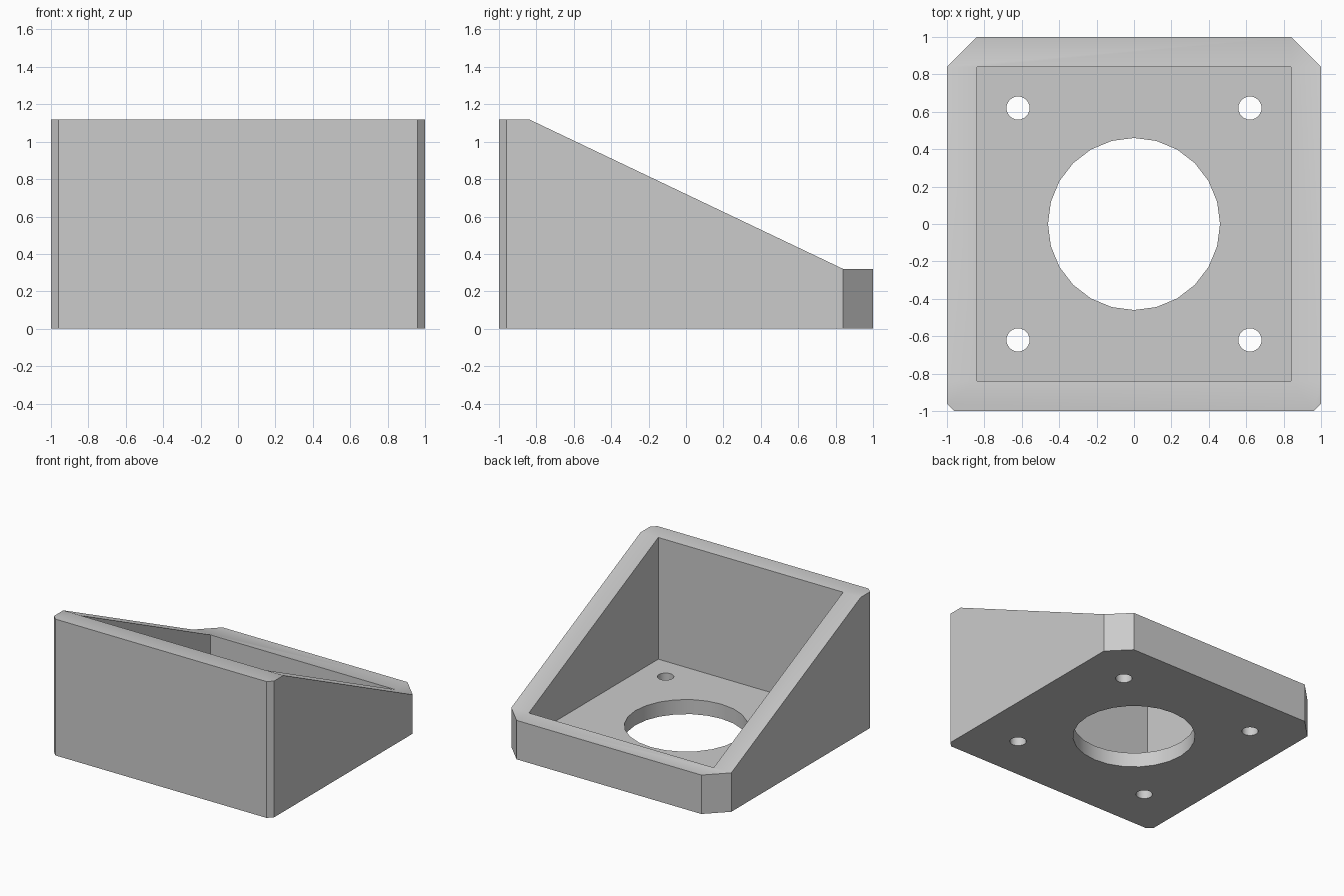
import bpy, bmesh, math
from mathutils import Matrix

if "Cube" in bpy.data.objects:
    bpy.data.objects.remove(bpy.data.objects["Cube"], do_unlink=True)

HIGH, LOW, FLOOR = 1.12, 0.32, 0.12    # front wall, back wall, base plate
INNER = 0.84                           # half width of the square pocket


def make_object(name, bm):
    bmesh.ops.recalc_face_normals(bm, faces=bm.faces)
    mesh = bpy.data.meshes.new(name)
    bm.to_mesh(mesh)
    bm.free()
    obj = bpy.data.objects.new(name, mesh)
    bpy.context.collection.objects.link(obj)
    return obj


def rim_height(y):
    t = (min(max(y, -INNER), INNER) + INNER) / (2 * INNER)
    return HIGH + (LOW - HIGH) * t


# Sloped housing: chamfered outline outside, square pocket inside
half = [(0.96, -1), (1, -0.96), (1, -INNER), (1, INNER), (INNER, 1)]
outline = half + [(-x, y) for x, y in reversed(half)]
pocket = [(INNER, -INNER), (INNER, INNER), (-INNER, INNER), (-INNER, -INNER)]

bm = bmesh.new()
base = [bm.verts.new((x, y, 0)) for x, y in outline]
rim = [bm.verts.new((x, y, rim_height(y))) for x, y in outline]
lip = [bm.verts.new((x, y, rim_height(y))) for x, y in pocket]
floor = [bm.verts.new((x, y, FLOOR)) for x, y in pocket]
bm.faces.new(base)
bm.faces.new(floor)

# The two corners of each side's slope share one flat wall face
side_right = [base[2], base[3], rim[3], rim[2]]
for lower, upper in ((base, rim), (floor, lip)):
    n = len(lower)
    for i in range(n):
        j = (i + 1) % n
        bm.faces.new((lower[i], lower[j], upper[j], upper[i]))

# Rim: flat front, two slopes, flat back
bm.faces.new([rim[i] for i in (7, 8, 9, 0, 1, 2)] + [lip[0], lip[3]])
bm.faces.new((rim[2], rim[3], lip[1], lip[0]))
bm.faces.new([rim[i] for i in (3, 4, 5, 6)] + [lip[2], lip[1]])
bm.faces.new((rim[6], rim[7], lip[3], lip[2]))
housing = make_object("sloped_housing", bm)

# Centre opening and four screw holes
bm = bmesh.new()
holes = [(0, 0, 0.46)] + [(sx * 0.62, sy * 0.62, 0.062)
                          for sx in (-1, 1) for sy in (-1, 1)]
for x, y, r in holes:
    bmesh.ops.create_cone(bm, cap_ends=True, segments=24, radius1=r, radius2=r,
                          depth=0.4, matrix=Matrix.Translation((x, y, 0.05)))
cutter = make_object("hole_cutter", bm)
cutter.hide_render = True

cut = housing.modifiers.new("holes", 'BOOLEAN')
cut.operation = 'DIFFERENCE'
cut.solver = 'EXACT'
cut.object = cutter

bpy.ops.object.select_all(action='DESELECT')
housing.select_set(True)
bpy.context.view_layer.objects.active = housing
bpy.ops.object.modifier_apply(modifier=cut.name)
bpy.data.objects.remove(cutter, do_unlink=True)

# Plain grey plastic
grey = bpy.data.materials.new("light_grey")
grey.use_nodes = True
colour = (0.6, 0.6, 0.6, 1)
grey.diffuse_color = colour
grey.node_tree.nodes["Principled BSDF"].inputs["Base Color"].default_value = colour
housing.data.materials.clear()
housing.data.materials.append(grey)
bpy.ops.object.shade_smooth_by_angle(angle=math.radians(30))
